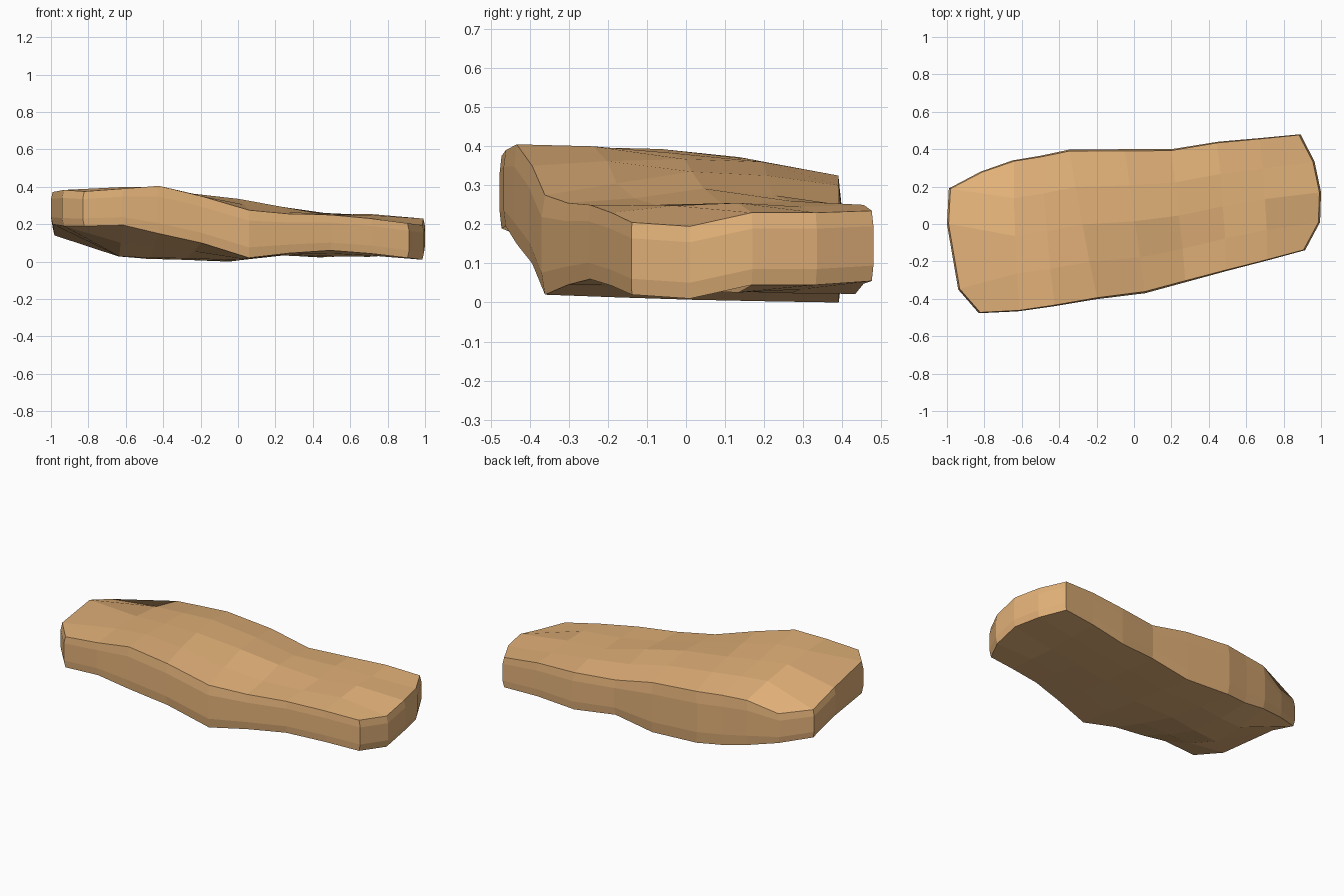
import bpy, bmesh
from mathutils import Vector

if "Cube" in bpy.data.objects:
    bpy.data.objects.remove(bpy.data.objects["Cube"])

# Cross stations: front edge (x, y, top, bottom), back edge (same),
# three inner top heights from front to back, underside dip
STATIONS = [
    (-.83, -.477, .375, .19, -.82, .28, .272, .095, 0, 0, 0, 0),
    (-.62, -.467, .39, .195, -.65, .34, .33, .06, .398, .393, .372, .10),
    (-.43, -.44, .405, .15, -.50, .365, .33, .03, .40, .383, .367, .07),
    (-.20, -.402, .35, .10, -.35, .397, .325, .015, .362, .367, .36, .04),
    (.06, -.37, .275, .02, -.05, .40, .30, 0, .305, .335, .325, .003),
    (.28, -.31, .255, .045, .20, .40, .25, .04, .267, .292, .275, .01),
    (.50, -.25, .25, .06, .45, .44, .245, .022, .25, .25, .26, .012),
    (.72, -.193, .23, .043, .68, .46, .25, .048, .248, .255, .245, .02),
    (.915, -.14, .205, .02, .89, .48, .235, .055, 0, 0, 0, 0),
]
# Rounded ends of the slab: x, y, top, bottom
LEFT_END = [(-.94, -.35, .383, .19), (-1.0, 0, .372, .20), (-.99, .19, .308, .14)]
RIGHT_END = [(.995, .01, .195, .01), (1.0, .17, .23, .045), (.965, .335, .23, .045)]
ROWS, INSET = 5, .009

# Grid of points, each holding x, y, top and bottom heights
grid = []
for i, s in enumerate(STATIONS):
    front, back = Vector(s[:4]), Vector(s[4:8])
    column = [front]
    for j in range(1, ROWS - 1):
        p = front.lerp(back, j / (ROWS - 1))
        p[2] = s[7 + j]
        p[3] -= s[11] * (.6, 1, .65)[j - 1]
        column.append(p)
    column.append(back)
    if i == 0:
        column[1:-1] = [Vector(p) for p in LEFT_END]
    elif i == len(STATIONS) - 1:
        column[1:-1] = [Vector(p) for p in RIGHT_END]
    grid.append(column)

n = len(grid)
rim = ([(i, 0) for i in range(n)] + [(n - 1, j) for j in range(1, ROWS)]
       + [(i, ROWS - 1) for i in range(n - 2, -1, -1)] + [(0, j) for j in range(ROWS - 2, 0, -1)])

bm = bmesh.new()


def sheet(level):
    """Top (2) or underside (3) surface, rim pulled slightly inward."""
    verts = {}
    for i in range(n):
        for j in range(ROWS):
            p = grid[i][j]
            xy = Vector((p[0], p[1]))
            if (i, j) in rim:
                xy -= xy.normalized() * INSET
            verts[i, j] = bm.verts.new((xy.x, xy.y, p[level]))
    for i in range(n - 1):
        for j in range(ROWS - 1):
            bm.faces.new([verts[k] for k in ((i, j), (i + 1, j), (i + 1, j + 1), (i, j + 1))])
    return [verts[k] for k in rim]


def wall_ring(t):
    """Outermost ring of the side wall at height fraction t."""
    return [bm.verts.new((p[0], p[1], p[3] + (p[2] - p[3]) * t))
            for p in (grid[i][j] for i, j in rim)]


# Side walls with chamfer bands above and below
rings = [sheet(3), wall_ring(.22), wall_ring(.78), sheet(2)]
for lower, upper in zip(rings, rings[1:]):
    for k in range(len(rim)):
        m = (k + 1) % len(rim)
        bm.faces.new((lower[k], lower[m], upper[m], upper[k]))

bmesh.ops.recalc_face_normals(bm, faces=bm.faces)
mesh = bpy.data.meshes.new("rock_slab")
bm.to_mesh(mesh)
bm.free()

slab = bpy.data.objects.new("rock_slab", mesh)
bpy.context.collection.objects.link(slab)

# Tan stone
tan = bpy.data.materials.new("tan_stone")
tan.diffuse_color = (.76, .44, .19, 1)
tan.use_nodes = True
tan.node_tree.nodes["Principled BSDF"].inputs["Base Color"].default_value = tan.diffuse_color
mesh.materials.append(tan)
